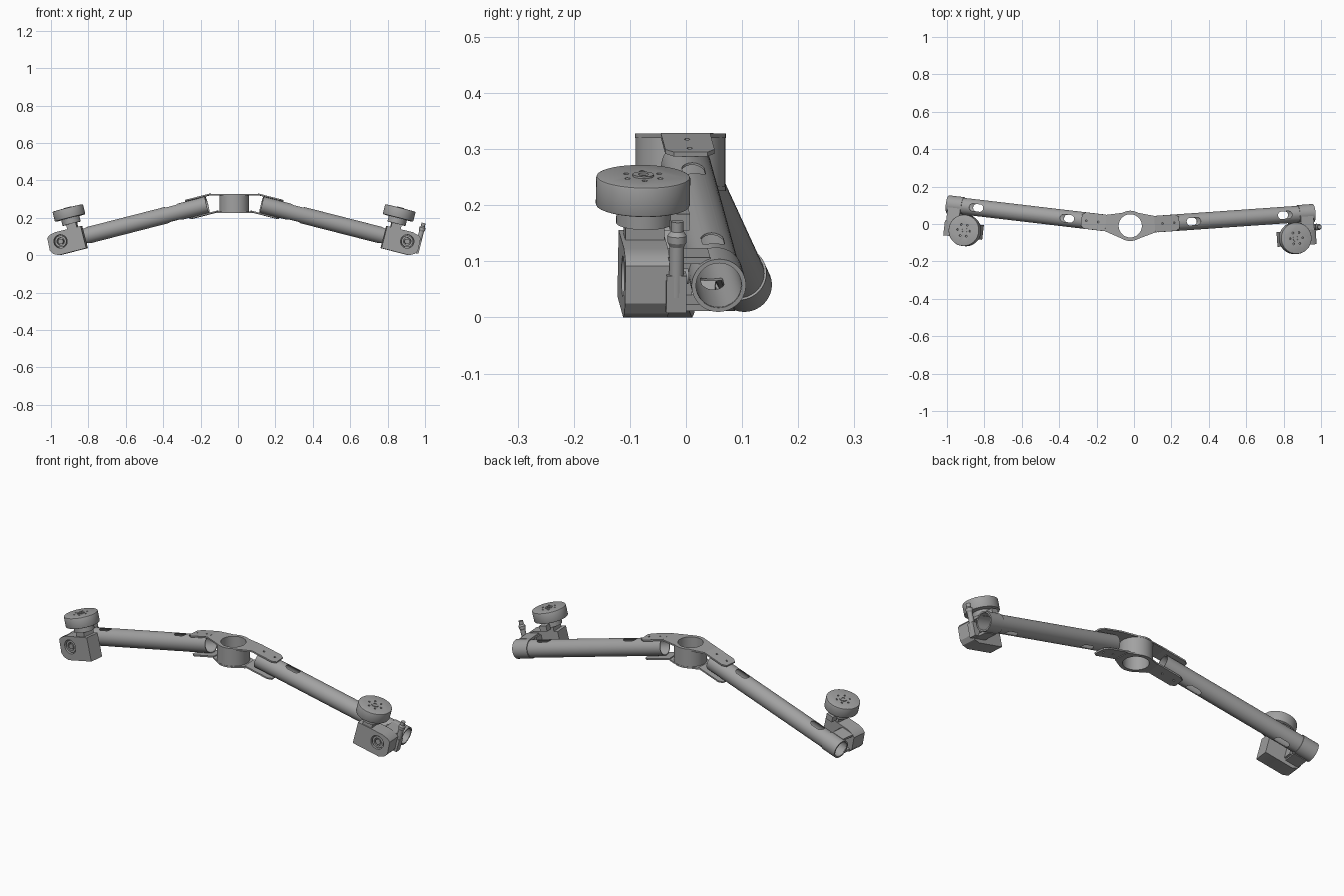
import bpy, bmesh, math
from mathutils import Matrix, Vector

if "Cube" in bpy.data.objects:
    bpy.data.objects.remove(bpy.data.objects["Cube"])

grey = bpy.data.materials.new("machined_grey")
grey.diffuse_color = (0.36, 0.36, 0.36, 1)
grey.use_nodes = True
grey.node_tree.nodes["Principled BSDF"].inputs["Base Color"].default_value = grey.diffuse_color

HUB = Vector((-0.02, -0.01, 0))
PITCH = math.atan(0.255)
TURN = {"Z": Matrix(), "X": Matrix.Rotation(math.pi / 2, 4, "Y"),
        "Y": Matrix.Rotation(-math.pi / 2, 4, "X")}


def make(name, bm):
    bmesh.ops.recalc_face_normals(bm, faces=bm.faces)
    me = bpy.data.meshes.new(name)
    bm.to_mesh(me)
    bm.free()
    me.materials.append(grey)
    ob = bpy.data.objects.new(name, me)
    bpy.context.collection.objects.link(ob)
    return ob


def add_cyl(bm, axis, centre, r, length, n=32, r2=None):
    m = Matrix.Translation(centre) @ TURN[axis]
    bmesh.ops.create_cone(bm, cap_ends=True, segments=n, radius1=r,
                          radius2=r if r2 is None else r2, depth=length, matrix=m)


def cyl(name, axis, centre, r, length, n=48):
    bm = bmesh.new()
    add_cyl(bm, axis, centre, r, length, n)
    return make(name, bm)


def box(name, lo, hi):
    bm = bmesh.new()
    lo, hi = Vector(lo), Vector(hi)
    m = Matrix.Translation((lo + hi) / 2) @ Matrix.Diagonal((*(hi - lo), 1))
    bmesh.ops.create_cube(bm, size=1, matrix=m)
    return make(name, bm)


def add_prism(bm, pts, lo, hi, axis="Z"):
    """Extrude an outline along z, or an x-z outline along y."""
    place = (lambda p, t: (p[0], p[1], t)) if axis == "Z" else (lambda p, t: (p[0], t, p[1]))
    f = bm.faces.new([bm.verts.new(place(p, lo)) for p in pts])
    ext = bmesh.ops.extrude_face_region(bm, geom=[f])["geom"]
    d = place((0, 0), hi - lo)
    bmesh.ops.translate(bm, vec=d, verts=[v for v in ext if isinstance(v, bmesh.types.BMVert)])


def prism(name, pts, lo, hi, axis="Z"):
    bm = bmesh.new()
    add_prism(bm, pts, lo, hi, axis)
    return make(name, bm)


def cut(ob, cutter):
    mod = ob.modifiers.new("cut", "BOOLEAN")
    mod.operation, mod.object, mod.solver = "DIFFERENCE", cutter, "EXACT"
    dg = bpy.context.evaluated_depsgraph_get()
    me = bpy.data.meshes.new_from_object(ob.evaluated_get(dg))
    ob.modifiers.clear()
    ob.data = me
    bpy.data.objects.remove(cutter)
    return ob


def bevel(ob, w):
    bm = bmesh.new()
    bm.from_mesh(ob.data)
    edges = [e for e in bm.edges if len(e.link_faces) == 2 and e.calc_face_angle() > 0.9]
    bmesh.ops.bevel(bm, geom=edges, offset=w, segments=2, profile=0.5, affect="EDGES")
    bm.to_mesh(ob.data)
    bm.free()
    return ob


def pipe(name, axis, centre, r, r_in, length):
    return cut(cyl(name, axis, centre, r, length), cyl("bore", axis, centre, r_in, length + 0.02))


def build_arm(side):
    """Arm laid along +x, motor to -y; posed afterwards."""
    parts = []
    add = parts.append

    # Hollow tube with vertical slots near both ends
    tube = pipe(side + "_arm_tube", "X", (0.58, 0, 0), 0.0445, 0.0405, 0.86)
    bm = bmesh.new()
    for u in (0.34, 0.845):
        arc = [(u + (0.019 if math.cos(a) > 0 else -0.019) + 0.02 * math.cos(a), 0.02 * math.sin(a))
               for a in [math.radians(-82.5 + 15 * i) for i in range(24)]]
        add_prism(bm, arc, -0.08, 0.08)
    add(cut(tube, make("slots", bm)))

    # Clamp ring at the tube end
    add(pipe(side + "_clamp_ring", "X", (0.97, 0, 0), 0.0485, 0.041, 0.085))

    # Hub plate wings hugging the tube, tip corners clipped
    wing = [(0.115, -0.044), (0.238, -0.044), (0.258, -0.03), (0.258, 0.03), (0.238, 0.044), (0.115, 0.044)]
    for nm, lo, start in (("upper", 0.045, 0.122), ("lower", -0.053, 0.105)):
        pts = [(max(p[0], start) if p[0] > 0.2 else start, p[1]) for p in wing]
        w = prism(f"{side}_{nm}_wing", pts, lo, lo + 0.008)
        bm = bmesh.new()
        for u in (0.165, 0.23):
            add_cyl(bm, "Z", (u, 0, lo), 0.005, 0.04, 12)
        add(cut(w, make("holes", bm)))

    # Gear housing with a round bore facing front
    prof = [(0.82, -0.069), (0.972, -0.069), (1.0, -0.055), (1.013, -0.033), (1.01, 0.035),
            (0.995, 0.047), (0.96, 0.055), (0.82, 0.053)]
    housing = prism(side + "_gear_housing", prof, -0.167, -0.088, "Y")
    add(cut(housing, cyl("bore", "Y", (0.945, -0.16, 0), 0.036, 0.08)))
    add(pipe(side + "_bearing", "Y", (0.945, -0.141, 0), 0.031, 0.02, 0.04))
    add(cyl(side + "_gear_shaft", "Y", (0.945, -0.105, 0), 0.014, 0.11))

    # Bracket between housing and clamp ring
    for nm, w in (("upper", 0.036), ("lower", -0.05)):
        add(box(f"{side}_{nm}_bracket", (0.93, -0.09, w), (1.0, -0.015, w + 0.012)))
    add(box(side + "_bracket_web", (0.92, -0.09, -0.04), (0.932, -0.042, 0.04)))

    # Motor pedestal, carrier and drum
    add(box(side + "_motor_pedestal", (0.842, -0.16, 0.045), (0.895, -0.09, 0.082)))
    add(cyl(side + "_motor_carrier", "Z", (0.868, -0.125, 0.094), 0.05, 0.032))
    add(box(side + "_connector", (0.85, -0.08, 0.07), (0.89, -0.045, 0.1)))
    drum = bevel(cyl(side + "_motor_drum", "Z", (0.868, -0.128, 0.137), 0.084, 0.055, 64), 0.004)
    bm = bmesh.new()
    for i in range(6):
        a = math.radians(60 * i)
        add_cyl(bm, "Z", (0.868 + 0.034 * math.cos(a), -0.128 + 0.034 * math.sin(a), 0.164), 0.005, 0.02, 12)
    add(cut(drum, make("holes", bm)))
    add(pipe(side + "_motor_boss", "Z", (0.868, -0.128, 0.163), 0.019, 0.009, 0.01))

    # Antenna on one arm only
    if side == "right":
        bm = bmesh.new()
        for w, l, r, r2 in ((0.03, 0.1, 0.013, 0.013), (0.074, 0.012, 0.011, 0.017), (0.086, 0.012, 0.017, 0.017),
                            (0.096, 0.008, 0.017, 0.011), (0.108, 0.02, 0.011, 0.011)):
            add_cyl(bm, "Z", (1.012, -0.076, w), r, l, 24, r2)
        add(make("antenna", bm))
        add(box("antenna_holder", (0.99, -0.094, -0.048), (1.024, -0.058, 0.02)))
    return parts


def pose(parts, yaw, mirror):
    m = Matrix.Translation(HUB + Vector((0, 0, 0.312)))
    if mirror:
        m = m @ Matrix.Diagonal((-1, 1, 1, 1))
    m = m @ Matrix.Rotation(yaw, 4, "Z") @ Matrix.Rotation(PITCH, 4, "Y")
    for ob in parts:
        ob.data.transform(m)
        if mirror:
            ob.data.flip_normals()


YAW = {"right": math.atan(0.07), "left": math.atan(0.118)}
for side in YAW:
    pose(build_arm(side), YAW[side], side == "left")

# Central hub sleeve
pipe("hub_sleeve", "Z", HUB + Vector((0, 0, 0.2815)), 0.08, 0.062, 0.09)


# Flat hub plates: round middle flaring into both arms
def plate_outline(reach):
    pts = []
    for side, sx in (("right", 1), ("left", -1)):
        c, s = math.cos(YAW[side]), math.sin(YAW[side])
        ends = [Vector((sx * (u * c - v * s), u * s + v * c))
                for u, v in ((reach, -0.044), (reach, 0.044))]
        arc = [Vector((0.081 * math.cos(a), 0.081 * math.sin(a)))
               for a in [math.radians(60 + 6 * i + (0 if sx > 0 else 180)) for i in range(11)]]
        pts += (ends if sx > 0 else ends[::-1]) + arc
    return [p + HUB.xy for p in pts]


for nm, z, reach in (("upper", 0.325, 0.132), ("lower", 0.23, 0.094)):
    plate = prism(nm + "_hub_plate", plate_outline(reach), z, z + 0.008)
    cut(plate, cyl("bore", "Z", HUB + Vector((0, 0, z)), 0.062, 0.05))

# Smooth round walls, keep machined edges crisp; rest on the ground
bpy.ops.object.select_all(action="SELECT")
bpy.context.view_layer.objects.active = bpy.data.objects["hub_sleeve"]
bpy.ops.object.shade_smooth_by_angle(angle=math.radians(30))
low = min(v.co.z for o in bpy.data.objects for v in o.data.vertices)
for o in bpy.data.objects:
    o.data.transform(Matrix.Translation((0, 0, -low)))
